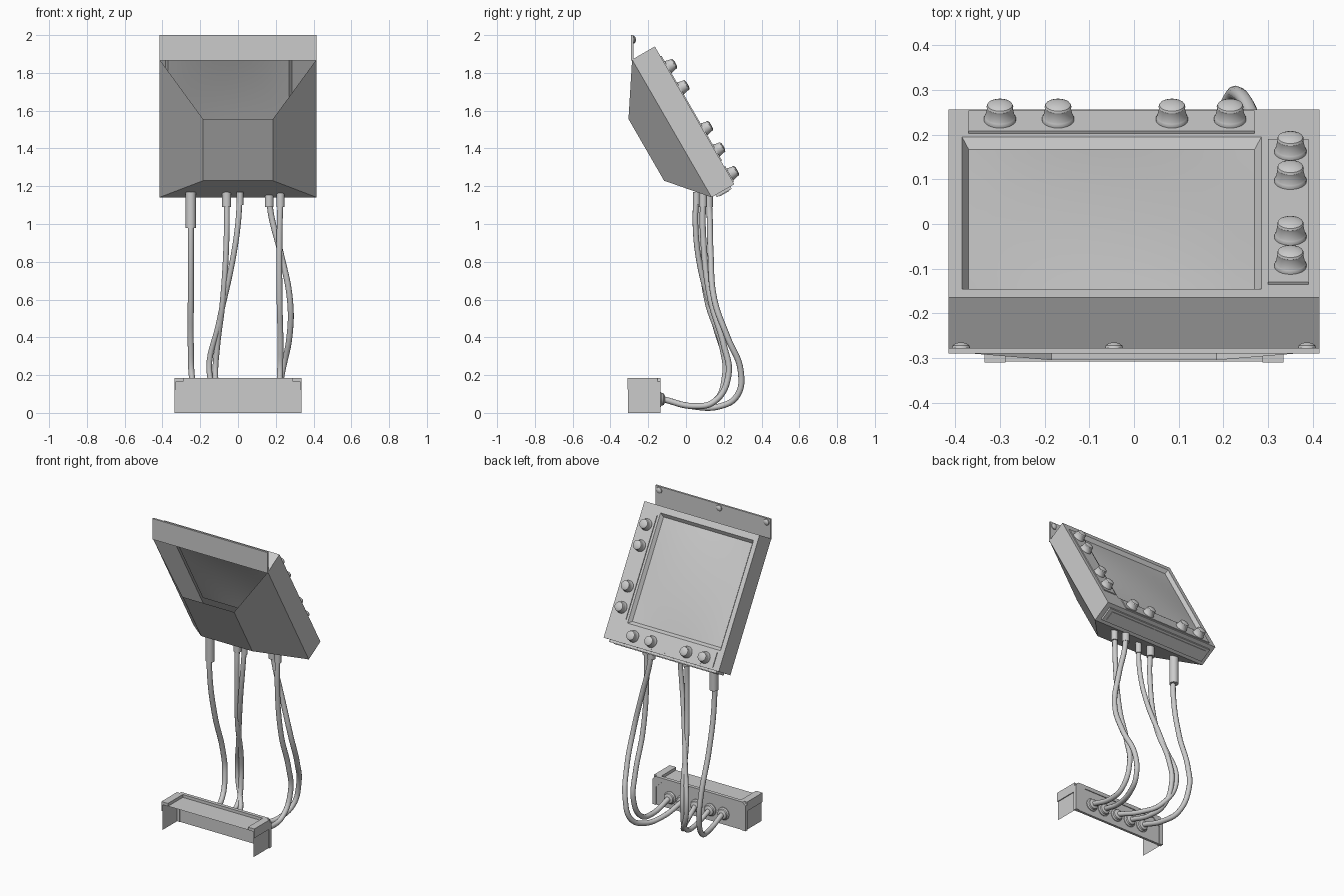
import bpy, bmesh, math
from mathutils import Matrix, Vector

if "Cube" in bpy.data.objects:
    bpy.data.objects.remove(bpy.data.objects["Cube"])

# Tilted display frame: local x, s (down the face), h (out of the face)
M = Matrix(((1, 0, 0, 0), (0, .5, .866, -.165), (0, -.866, .5, 1.94), (0, 0, 0, 1)))
I = Matrix.Identity(4)
L, T, W = .842, .139, .415


def finish(bm, name, mat=I, smooth=False, fix=True):
    if fix:
        bmesh.ops.recalc_face_normals(bm, faces=bm.faces)
    me = bpy.data.meshes.new(name)
    bm.to_mesh(me)
    bm.free()
    if smooth:
        me.polygons.foreach_set("use_smooth", [True] * len(me.polygons))
        me.set_sharp_from_angle(angle=math.radians(35))
    ob = bpy.data.objects.new(name, me)
    ob.matrix_world = mat
    bpy.context.collection.objects.link(ob)
    return ob


def box(name, x, y, z, mat=I):
    bm = bmesh.new()
    bmesh.ops.create_cube(bm, size=1)
    for v in bm.verts:
        v.co = [r[0] + (c + .5) * (r[1] - r[0]) for r, c in zip((x, y, z), v.co)]
    return finish(bm, name, mat)


def lathe(name, profile, mat, n=24):
    bm = bmesh.new()
    rings = [[bm.verts.new((r * math.cos(i * math.tau / n), r * math.sin(i * math.tau / n), h))
              for i in range(n)] for r, h in profile]
    for a, b in zip(rings, rings[1:]):
        for i in range(n):
            j = (i + 1) % n
            bm.faces.new((a[i], a[j], b[j], b[i]))
    bm.faces.new(rings[0][::-1])
    bm.faces.new(rings[-1])
    return finish(bm, name, mat, True)


def extrude_y(name, pts, y0, y1, caps=True):
    bm = bmesh.new()
    a = [bm.verts.new((x, y0, z)) for x, z in pts]
    b = [bm.verts.new((x, y1, z)) for x, z in pts]
    n = len(pts)
    for i in range(n if caps else n - 1):
        j = (i + 1) % n
        bm.faces.new((a[i], a[j], b[j], b[i]))
    if caps:
        bm.faces.new(a)
        bm.faces.new(b)
    return finish(bm, name)


# Housing shell: back tub (upper slope left open), side walls, bezel and recess
bm = bmesh.new()


def rect(x0, x1, s0, s1, h):
    return [bm.verts.new(p) for p in ((x0, s0, h), (x1, s0, h), (x1, s1, h), (x0, s1, h))]


rings = [rect(-.185, .185, .263, .64, -.313), rect(-W, W, 0, L, -T), rect(-W, W, 0, L, 0),
         rect(-.385, .285, .04, .72, 0), rect(-.37, .27, .058, .702, -.022)]
bm.faces.new(rings[0][::-1])
for k, (a, b) in enumerate(zip(rings, rings[1:])):
    for i in range(4):
        if (k, i) != (0, 0):
            j = (i + 1) % 4
            bm.faces.new((a[i], a[j], b[j], b[i]))
finish(bm, "display_housing", M, fix=False)

# Gently bulging screen glass
bm = bmesh.new()
bmesh.ops.create_grid(bm, x_segments=16, y_segments=16, size=1)
for v in bm.verts:
    u, w = v.co.x, v.co.y
    v.co = (-.05 + .32 * u, .38 + .322 * w, -.022 + .015 * (1 - u * u) * (1 - w * w))
finish(bm, "screen_glass", M, True, fix=False)

# Raised control strips and the lower edge plate
box("lower_control_strip", (-.37, .27), (.735, .828), (0, .006), M)
box("side_control_strip", (.30, .39), (.06, .70), (0, .006), M)
box("lower_edge_plate", (-.385, .385), (L, L + .014), (-.115, -.025), M)
box("lower_edge_inset", (-.36, .36), (L + .014, L + .018), (-.1, -.04), M)

# Knobs
knob = [(.036, 0), (.036, .005), (.034, .009), (.033, .011), (.029, .03), (.03, .034),
        (.028, .039), (.02, .043), (.008, .045)]
spots = [(x, .785) for x in (-.3, -.17, .085, .215)] + [(.35, s) for s in (.13, .26, .51, .64)]
for x, s in spots:
    lathe("knob", knob, M @ Matrix.Translation((x, s, .006)))

# Mounting flange with bolts on its rear side
box("mounting_flange", (-W, W), (-.29, -.277), (1.865, 2.0))
to_y = Matrix.Rotation(-math.pi / 2, 4, 'X')
for x in (-.387, -.045, .387):
    lathe("flange_bolt", [(.02, 0), (.019, .005), (.012, .01), (.004, .012)],
          Matrix.Translation((x, -.277, 1.975)) @ to_y, 16)

# Junction box: open front and bottom, chamfered panel, corner rails
X, c = .335, .045


def arch(x, top, ch):
    return [(-x, 0), (-x, top - ch), (-x + ch, top), (x - ch, top), (x, top - ch), (x, 0)]


extrude_y("junction_cover", [(-X + .006, 0), (-X + .006, .166), (X - .006, .166), (X - .006, 0)],
          -.308, -.145, False)
extrude_y("connector_panel", arch(X - .012, .172, c), -.155, -.139)
outer, inner = arch(X, .185, .02), arch(X - .024, .161, c)
extrude_y("panel_rim", outer + inner[::-1], -.157, -.134)
for s in (-1, 1):
    box("corner_rail_top", sorted((s * .288, s * X)), (-.31, -.15), (.166, .185))
    box("corner_rail_side", sorted((s * (X - .006), s * X)), (-.31, -.15), (.125, .185))

# Cable connectors on the junction box
ends = (-.175, -.08, .02, .12, .21)
for x in ends:
    lathe("connector", [(.04, 0), (.04, .006), (.033, .012), (.031, .022), (.02, .028)],
          Matrix.Translation((x, -.14, .072)) @ to_y)


# Cables as smooth tubes
def cable(name, pts, r):
    cu = bpy.data.curves.new(name, 'CURVE')
    cu.dimensions = '3D'
    cu.bevel_depth, cu.bevel_resolution, cu.resolution_u = r, 3, 8
    sp = cu.splines.new('BEZIER')
    sp.bezier_points.add(len(pts) - 1)
    for b, p in zip(sp.bezier_points, pts):
        b.co = p
        b.handle_left_type = b.handle_right_type = 'AUTO'
    ob = bpy.data.objects.new(name, cu)
    bpy.context.collection.objects.link(ob)


def tail(x, xe):
    m = (x + xe) / 2
    return [(x * .7 + xe * .3, .15, .06), (m * .6 + xe * .4, .04, .036), (xe, -.12, .072)]


cable("cable_outer", [(-.25, .07, 1.15), (-.25, .065, .9), (-.25, .12, .6), (-.25, .2, .35),
                      (-.245, .215, .2)] + tail(-.24, ends[0]), .016)
cable("cable_mid_a", [(-.06, .08, 1.15), (-.06, .075, .95), (-.08, .11, .6), (-.11, .19, .35),
                      (-.12, .205, .2)] + tail(-.115, ends[1]), .015)
cable("cable_mid_b", [(.01, .055, 1.16), (0, .05, 1.0), (-.03, .07, .8), (-.1, .15, .48),
                      (-.15, .21, .2)] + tail(-.13, ends[2]), .015)
cable("cable_loop", [(.165, .12, 1.14), (.175, .125, 1.05), (.225, .13, .85), (.275, .15, .6),
                     (.272, .22, .4), (.235, .29, .22), (.21, .27, .09), (.18, .18, .035),
                     (.14, .03, .035), (ends[3], -.12, .072)], .016)
cable("cable_straight", [(.225, .09, 1.14), (.22, .09, .95), (.22, .13, .6), (.225, .2, .36),
                         (.222, .225, .2)] + tail(.22, ends[4]), .016)

# Strain relief sleeves under the display
for x, y, r, z in ((-.25, .07, .027, .98), (-.06, .08, .024, 1.09), (.01, .055, .018, 1.1),
                   (.165, .12, .023, 1.09), (.225, .09, .021, 1.09)):
    lathe("cable_sleeve", [(r, z), (r, 1.17)], Matrix.Translation((x, y, 0)), 16)
